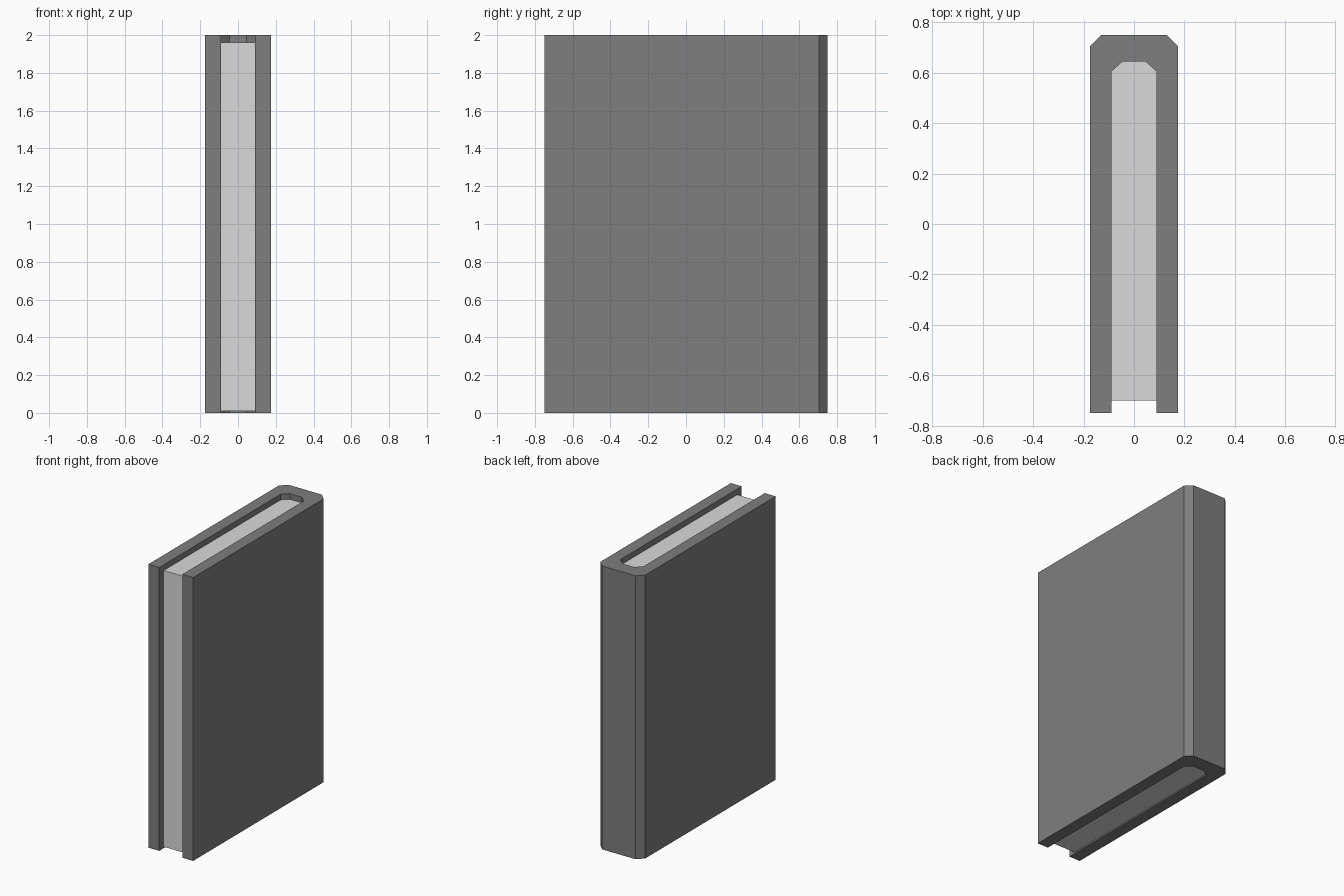
import bpy
import bmesh

if "Cube" in bpy.data.objects:
    bpy.data.objects.remove(bpy.data.objects["Cube"])


def material(name, value):
    m = bpy.data.materials.new(name)
    m.diffuse_color = (value, value, value, 1)
    m.use_nodes = True
    m.node_tree.nodes["Principled BSDF"].inputs["Base Color"].default_value = m.diffuse_color
    return m


def prism(name, half_profile, z0, z1, mat):
    """Mirror a half outline across x = 0 and extrude it upwards."""
    outline = half_profile + [(-x, y) for x, y in reversed(half_profile)]
    bm = bmesh.new()
    base = bm.faces.new([bm.verts.new((x, y, z0)) for x, y in outline])
    top = bmesh.ops.extrude_face_region(bm, geom=[base], use_keep_orig=True)
    verts = [v for v in top["geom"] if isinstance(v, bmesh.types.BMVert)]
    bmesh.ops.translate(bm, verts=verts, vec=(0, 0, z1 - z0))
    bmesh.ops.recalc_face_normals(bm, faces=bm.faces)
    mesh = bpy.data.meshes.new(name)
    bm.to_mesh(mesh)
    bm.free()
    mesh.materials.append(mat)
    obj = bpy.data.objects.new(name, mesh)
    bpy.context.collection.objects.link(obj)
    return obj


cover_grey = material("cover dark grey", 0.21)
page_grey = material("page light grey", 0.70)

# Inside of the spine, shared by cover and pages
inner = [(0.045, 0.645), (0.09, 0.605)]

# U-shaped cover with a chamfered spine
prism("book_cover",
      inner + [(0.09, -0.75), (0.175, -0.75), (0.175, 0.705), (0.13, 0.75)],
      0.0, 2.0, cover_grey)

# Page block set back from the cover edges
prism("pages", inner + [(0.09, -0.70)], 0.01, 1.96, page_grey)
